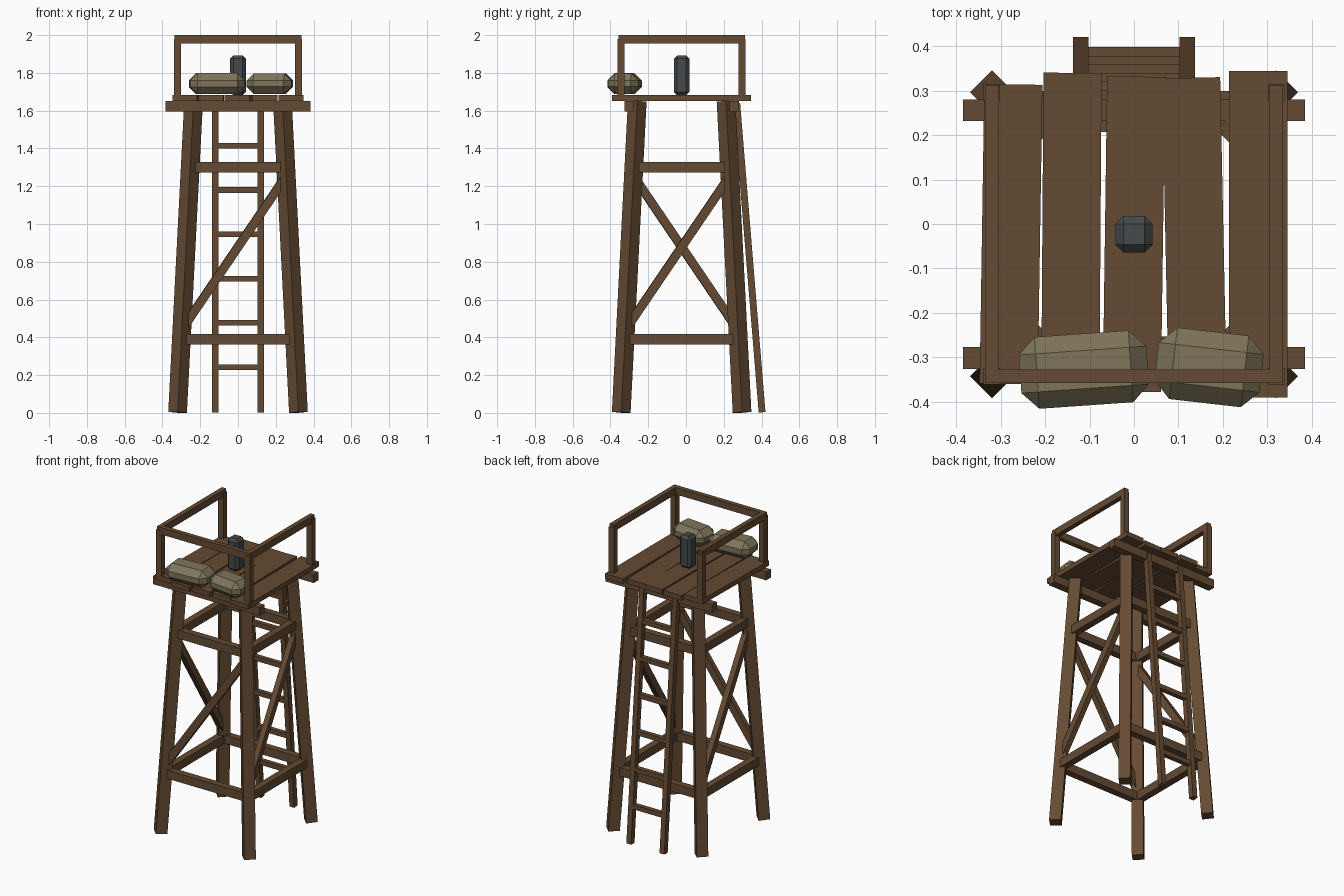
import bpy, bmesh, math
from mathutils import Vector, Matrix

cube = bpy.data.objects.get("Cube")
if cube:
    bpy.data.objects.remove(cube, do_unlink=True)


def material(name, rgb):
    m = bpy.data.materials.new(name)
    m.use_nodes = True
    m.diffuse_color = (*rgb, 1)
    m.node_tree.nodes["Principled BSDF"].inputs["Base Color"].default_value = (*rgb, 1)
    return m


WOOD = material("brown wood", (0.13, 0.07, 0.033))
CANVAS = material("khaki canvas", (0.21, 0.178, 0.1))
METAL = material("dark grey metal", (0.06, 0.068, 0.068))
CY = -0.023  # depth of the tower axis


def box(name, matrix, size, mat, bevel=0):
    bm = bmesh.new()
    bmesh.ops.create_cube(bm, size=1)
    bmesh.ops.scale(bm, vec=size, verts=bm.verts)
    if bevel:
        bmesh.ops.bevel(bm, geom=bm.edges[:], offset=bevel, segments=1, affect='EDGES')
    mesh = bpy.data.meshes.new(name)
    bm.to_mesh(mesh)
    bm.free()
    mesh.materials.append(mat)
    obj = bpy.data.objects.new(name, mesh)
    obj.matrix_world = matrix
    bpy.context.collection.objects.link(obj)
    return obj


def beam(name, a, b, width, height):
    """Square timber from a to b; width is measured horizontally."""
    a, b = Vector(a), Vector(b)
    d = (b - a).normalized()
    side = d.cross(Vector((0, 0, 1)))
    side = side.normalized() if side.length > 1e-4 else Vector((1, 0, 0))
    m = Matrix((side, d.cross(side), d)).transposed().to_4x4()
    m.translation = (a + b) / 2
    return box(name, m, (width, height, (b - a).length), WOOD)


def leg_point(sx, sy, z):
    r = 0.32 - 0.085 * z / 1.65
    return Vector((sx * r, CY + sy * r, z))


def turned_box(name, centre, size, degrees, mat, bevel=0):
    m = Matrix.Translation(centre) @ Matrix.Rotation(math.radians(degrees), 4, 'Z')
    return box(name, m, size, mat, bevel)


# Splayed legs
corners = [(-1, -1), (1, -1), (1, 1), (-1, 1)]
for sx, sy in corners:
    label = ("front" if sy < 0 else "back") + ("_left" if sx > 0 else "_right")
    beam("leg_" + label, leg_point(sx, sy, 0.003), leg_point(sx, sy, 1.65), 0.07, 0.07)
    # Railing posts
    x, y = sx * 0.32, CY + sy * 0.32
    beam("post_" + label, (x, y, 1.66), (x, y, 1.98), 0.037, 0.037)

# Horizontal ties around the legs, with one diagonal on every side but the back
sides = ["front", "left", "back", "right"]
for i, side in enumerate(sides):
    p, q = corners[i], corners[(i + 1) % 4]
    for level, z in (("lower", 0.39), ("upper", 1.3)):
        beam(f"{level}_tie_{side}", leg_point(*p, z), leg_point(*q, z), 0.045, 0.055)
    if side != "back":
        beam("diagonal_" + side, leg_point(*p, 0.44), leg_point(*q, 1.255), 0.035, 0.046)
        # Top rails
        a = Vector((p[0] * 0.32, CY + p[1] * 0.32, 1.977))
        b = Vector((q[0] * 0.32, CY + q[1] * 0.32, 1.977))
        d = (b - a).normalized() * 0.015
        beam("top_rail_" + side, a - d, b + d, 0.031, 0.045)

# Platform bearers
for side, s in (("front", -1), ("back", 1)):
    y = CY + s * 0.279
    beam("bearer_" + side, (-0.385, y, 1.623), (0.385, y, 1.623), 0.049, 0.054)

# Floor planks, unevenly cut and laid: centre x, length, turn
planks = [(-0.277, 0.675, -0.9), (-0.141, 0.727, -0.4), (0.0, 0.71, -0.8),
          (0.136, 0.705, 1.2), (0.28, 0.736, 0)]
for i, (x, length, turn) in enumerate(planks):
    turned_box(f"plank_{i + 1}", (x, CY, 1.667), (0.131, length, 0.032), turn, WOOD)

# Ladder leaning on the back
def ladder_point(x, z):
    return (x, 0.403 - 0.082 * z, z)


for label, s in (("left", 1), ("right", -1)):
    beam("ladder_rail_" + label, ladder_point(s * 0.12, 0.003),
         ladder_point(s * 0.12, 1.64), 0.034, 0.036)
for i in range(6):
    z = 0.242 + 0.2345 * i
    beam(f"rung_{i + 1}", ladder_point(-0.125, z), ladder_point(0.125, z), 0.03, 0.03)

# Sandbags and the metal canister
turned_box("sandbag_right", (-0.113, -0.328, 1.743), (0.288, 0.162, 0.112), 4, CANVAS, 0.038)
turned_box("sandbag_left", (0.169, -0.323, 1.743), (0.238, 0.162, 0.108), -6.5, CANVAS, 0.038)
turned_box("canister", (0, CY, 1.787), (0.083, 0.083, 0.212), 0, METAL, 0.018)
